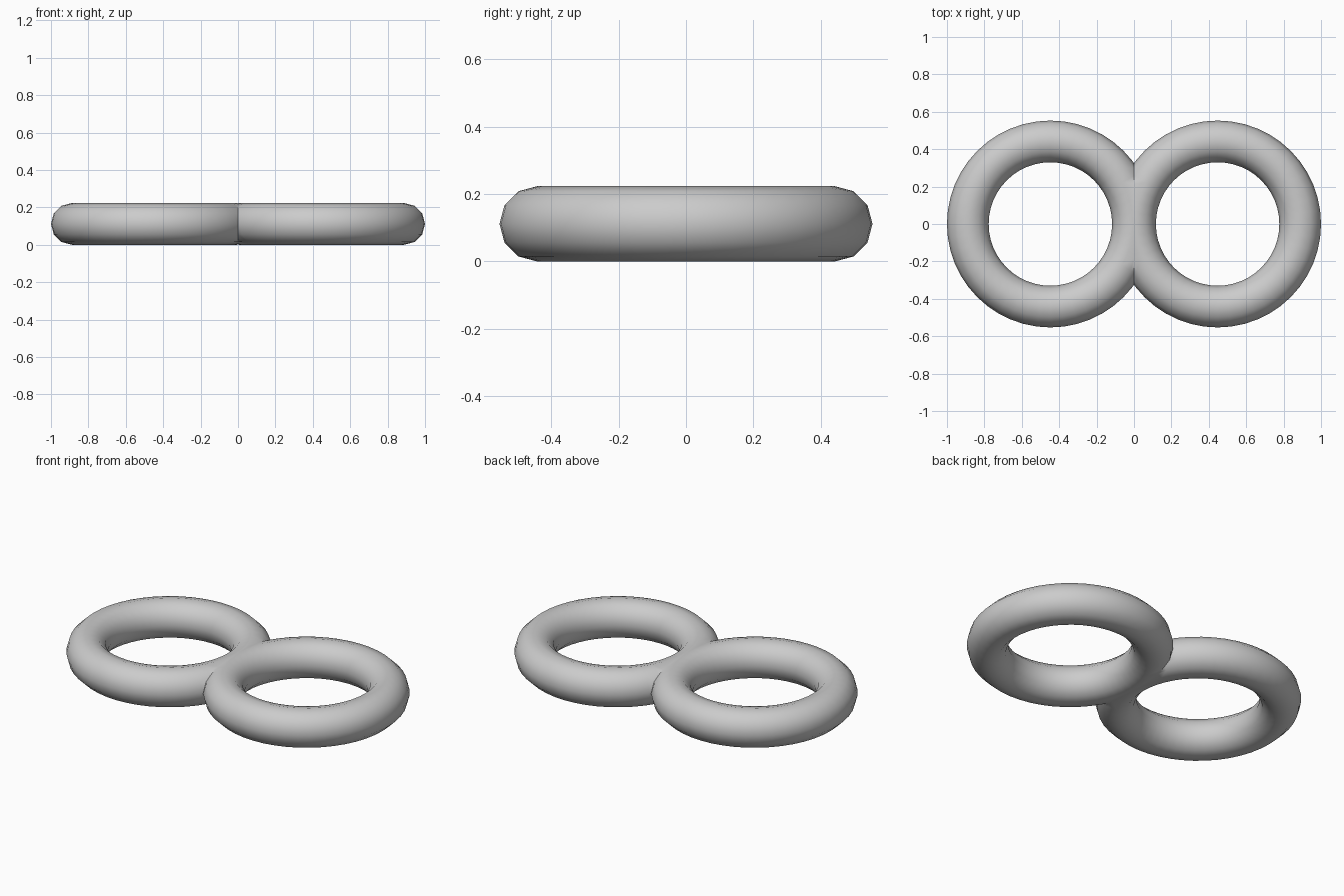
import bpy
import bmesh
import math

cube = bpy.data.objects.get("Cube")
if cube:
    bpy.data.objects.remove(cube, do_unlink=True)

OFFSET = 0.447   # ring centre distance from the middle
MAJOR = 0.4415
MINOR = 0.1115

grey = bpy.data.materials.new("plain grey")
grey.use_nodes = True
colour = (0.6, 0.6, 0.6, 1)
grey.diffuse_color = colour
grey.node_tree.nodes["Principled BSDF"].inputs["Base Color"].default_value = colour

# One ring, lying flat on the ground
bpy.ops.mesh.primitive_torus_add(
    major_segments=48, minor_segments=12, major_radius=MAJOR,
    minor_radius=MINOR, location=(0, 0, 0))
rings = bpy.context.object
rings.name = "joined_rings"
rings.data.materials.append(grey)

# Trim the ring where it meets its twin, then mirror it across the seam
bm = bmesh.new()
bm.from_mesh(rings.data)
bmesh.ops.translate(bm, verts=bm.verts, vec=(OFFSET, 0, MINOR))
geom = bm.verts[:] + bm.edges[:] + bm.faces[:]
bmesh.ops.bisect_plane(bm, geom=geom, plane_co=(0, 0, 0),
                       plane_no=(1, 0, 0), clear_inner=True)
bm.to_mesh(rings.data)
bm.free()

mirror = rings.modifiers.new("second ring", 'MIRROR')
mirror.use_axis[0] = True
mirror.merge_threshold = 0.0005
bpy.ops.object.modifier_apply(modifier=mirror.name)
bpy.ops.object.shade_smooth_by_angle(angle=math.radians(40))
